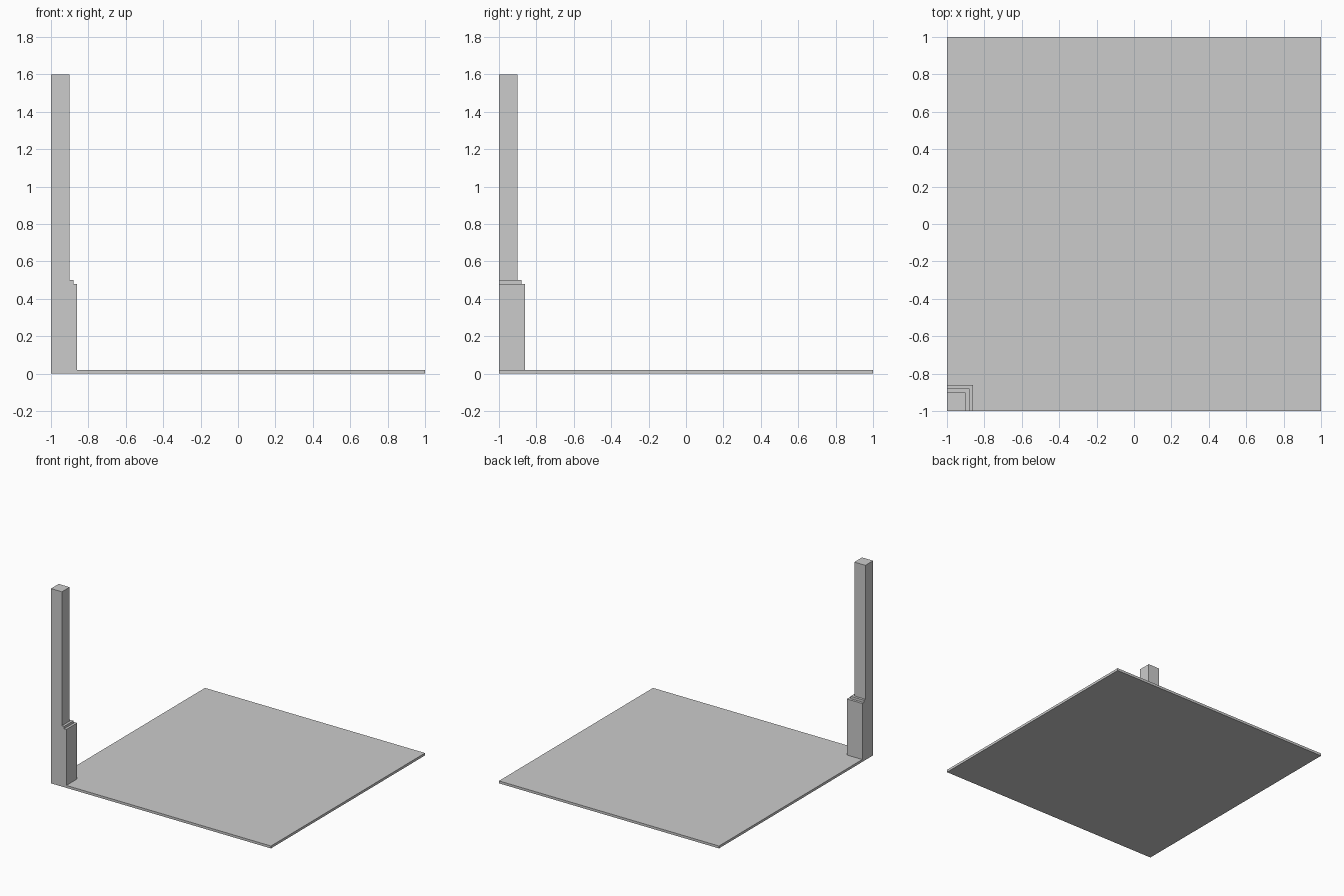
import bpy
import bmesh

if "Cube" in bpy.data.objects:
    bpy.data.objects.remove(bpy.data.objects["Cube"])

CORNER = -1.0  # x and y of the shared outer corner


def corner_block(name, size, z0, z1):
    """Square block whose outer faces sit flush on the front-left corner."""
    bm = bmesh.new()
    bmesh.ops.create_cube(bm, size=1.0)
    bmesh.ops.scale(bm, vec=(size, size, z1 - z0), verts=bm.verts)
    mid = CORNER + size / 2
    bmesh.ops.translate(bm, vec=(mid, mid, (z0 + z1) / 2), verts=bm.verts)
    mesh = bpy.data.meshes.new(name)
    bm.to_mesh(mesh)
    bm.free()
    obj = bpy.data.objects.new(name, mesh)
    bpy.context.collection.objects.link(obj)
    return obj


# Thin square floor
corner_block("floor_slab", 2.0, 0.0, 0.02)

# Stepped corner post, stacked from the floor upward
corner_block("post_base", 0.14, 0.02, 0.48)
corner_block("post_step", 0.12, 0.48, 0.50)
corner_block("post_shaft", 0.10, 0.50, 1.60)
